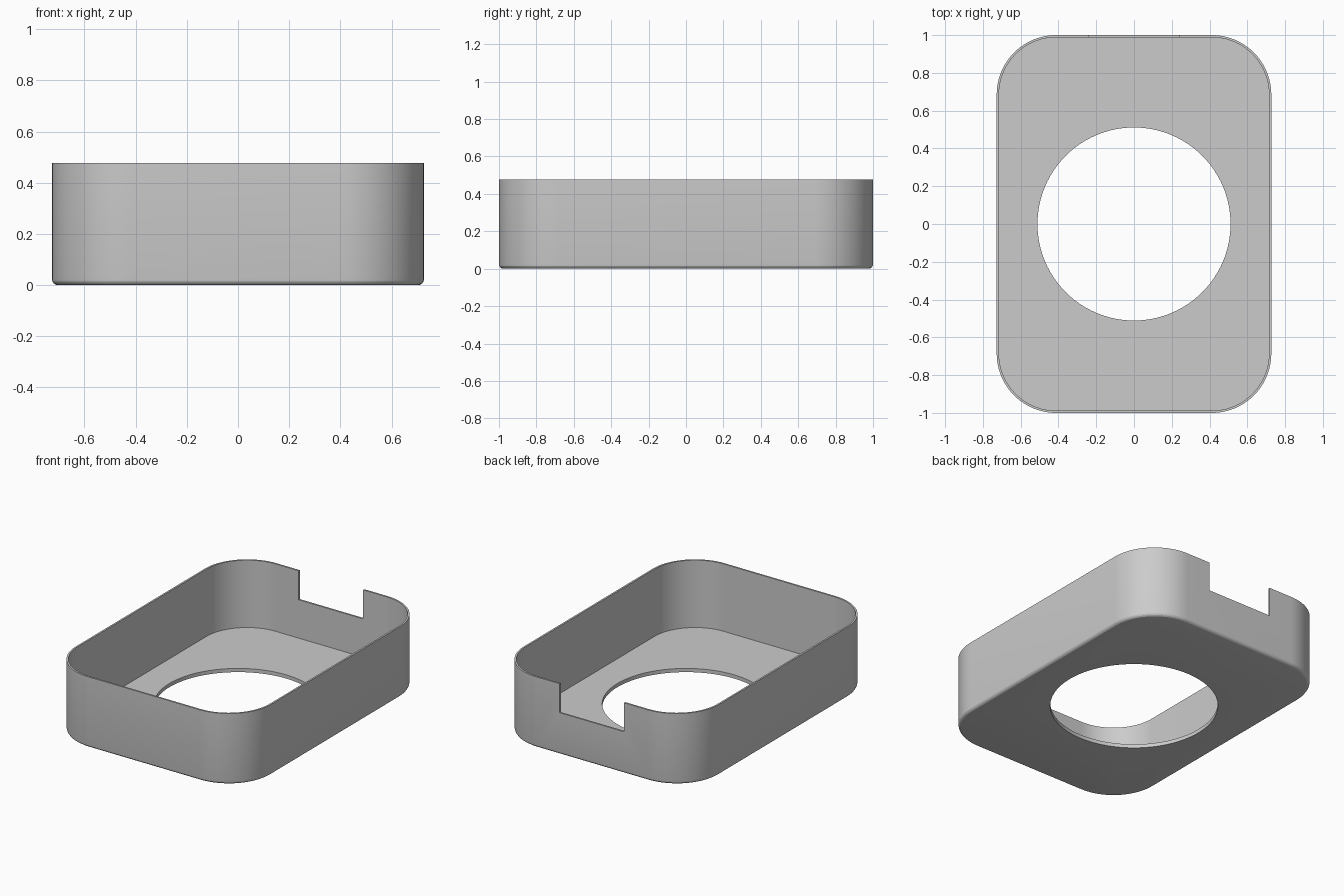
import bpy
import bmesh
from math import cos, sin, pi, radians

HALF_X, HALF_Y, HEIGHT = 0.727, 1.0, 0.478
CORNER, WALL, FLOOR, FILLET = 0.315, 0.012, 0.025, 0.024
HOLE_RADIUS = 0.511
NOTCH_HALF, NOTCH_Z = 0.24, 0.283
ARC_STEPS = 24

cube = bpy.data.objects.get("Cube")
if cube:
    bpy.data.objects.remove(cube, do_unlink=True)

grey = bpy.data.materials.new("plain grey")
grey.use_nodes = True
colour = (0.6, 0.6, 0.6, 1)
grey.diffuse_color = colour
grey.node_tree.nodes["Principled BSDF"].inputs["Base Color"].default_value = colour


def outline(inset, z):
    """Rounded rectangle, pulled in by inset, at height z."""
    r = CORNER - inset
    points = []
    for q, (sx, sy) in enumerate([(1, 1), (-1, 1), (-1, -1), (1, -1)]):
        for i in range(ARC_STEPS + 1):
            a = (q + i / ARC_STEPS) * pi / 2
            points.append((sx * (HALF_X - CORNER) + r * cos(a),
                           sy * (HALF_Y - CORNER) + r * sin(a), z))
    return points


def cut(target, cutter):
    """Subtract the cutter from the target, then discard it."""
    cutter.hide_render = True
    mod = target.modifiers.new("cut", 'BOOLEAN')
    mod.operation = 'DIFFERENCE'
    mod.solver = 'EXACT'
    mod.object = cutter
    bpy.context.view_layer.objects.active = target
    bpy.ops.object.modifier_apply(modifier=mod.name)
    bpy.data.objects.remove(cutter, do_unlink=True)


# Tray shell: filleted bottom edge, outer wall, rim, inner wall, floor
profile = []
for i in range(5):
    a = i / 4 * pi / 2
    profile.append((FILLET * (1 - sin(a)), FILLET * (1 - cos(a))))
profile += [(0, HEIGHT), (WALL, HEIGHT), (WALL, FLOOR)]

bm = bmesh.new()
rings = [[bm.verts.new(p) for p in outline(*step)] for step in profile]
for low, high in zip(rings, rings[1:]):
    for i in range(len(low)):
        j = (i + 1) % len(low)
        bm.faces.new((low[i], low[j], high[j], high[i]))
bm.faces.new(rings[0][::-1])
bm.faces.new(rings[-1])
bmesh.ops.recalc_face_normals(bm, faces=bm.faces)
mesh = bpy.data.meshes.new("tray")
bm.to_mesh(mesh)
bm.free()
mesh.materials.append(grey)
tray = bpy.data.objects.new("tray", mesh)
bpy.context.collection.objects.link(tray)

# Round opening in the floor
bpy.ops.mesh.primitive_cylinder_add(vertices=96, radius=HOLE_RADIUS, depth=0.2)
hole = bpy.context.object
hole.name = "hole_cutter"
cut(tray, hole)

# Notch in the back wall
bpy.ops.mesh.primitive_cube_add(size=1, location=(0, HALF_Y, NOTCH_Z + 0.2))
notch = bpy.context.object
notch.name = "notch_cutter"
notch.scale = (2 * NOTCH_HALF, 0.2, 0.4)
bpy.context.view_layer.update()
cut(tray, notch)

# Smooth the rounded corners, keep the edges crisp
bpy.ops.object.select_all(action='DESELECT')
tray.select_set(True)
bpy.context.view_layer.objects.active = tray
bpy.ops.object.shade_smooth_by_angle(angle=radians(20))
